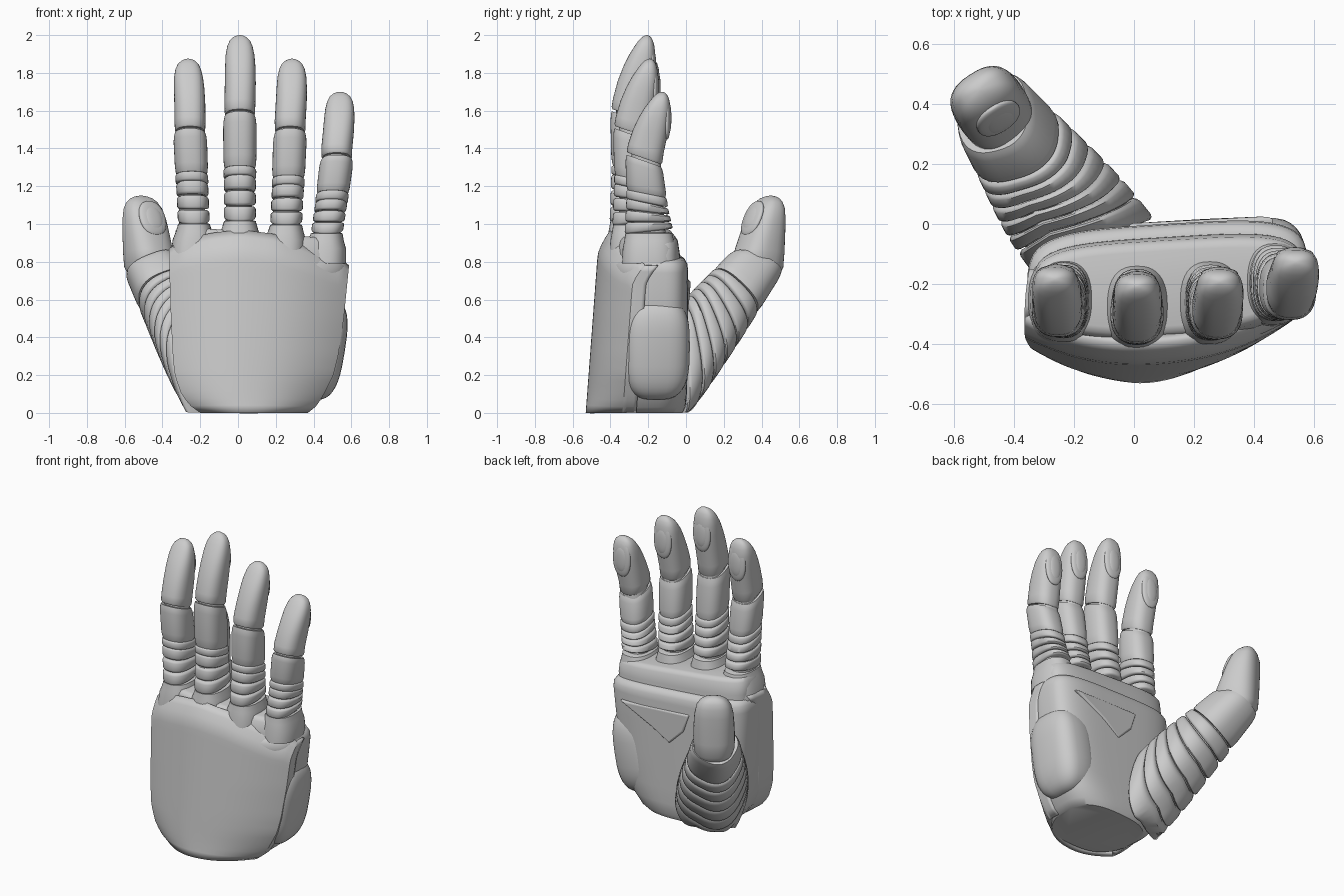
import bpy, bmesh, math
from mathutils import Matrix, Vector

if "Cube" in bpy.data.objects:
    bpy.data.objects.remove(bpy.data.objects["Cube"])


def lerp(table, t):
    """Interpolate rows (key, a, b, ...) at key t."""
    if t <= table[0][0]:
        return table[0][1:]
    for p, q in zip(table, table[1:]):
        if t <= q[0]:
            f = (t - p[0]) / (q[0] - p[0])
            return [a + (b - a) * f for a, b in zip(p[1:], q[1:])]
    return table[-1][1:]


def finish(name, bm, angle=40):
    bmesh.ops.recalc_face_normals(bm, faces=bm.faces)
    me = bpy.data.meshes.new(name)
    bm.to_mesh(me)
    bm.free()
    for p in me.polygons:
        p.use_smooth = True
    me.set_sharp_from_angle(angle=math.radians(angle))
    ob = bpy.data.objects.new(name, me)
    bpy.context.collection.objects.link(ob)
    return ob


def power(c, n):
    return math.copysign(abs(c) ** (2 / n), c)


def loft(name, rings, angle=40):
    bm = bmesh.new()
    rows = [[bm.verts.new(p) for p in ring] for ring in rings]
    n = len(rows[0])
    for a, b in zip(rows, rows[1:]):
        for i in range(n):
            bm.faces.new((a[i], a[(i + 1) % n], b[(i + 1) % n], b[i]))
    bm.faces.new(rows[0])
    bm.faces.new(rows[-1])
    return finish(name, bm, angle)


def tube(name, axis, profile, M=Matrix(), n=2.5, seg=40, lean=0):
    """Loft along an axis table (z, x, y); profile rows are (z, rx, ry, tilt)."""
    rings = []
    for z, rx, ry, tilt in profile:
        cx, cy = lerp(axis, z)
        ring = []
        for i in range(seg):
            a = 2 * math.pi * i / seg
            dx, dy = rx * power(math.cos(a), n), ry * power(math.sin(a), n)
            v = M @ Vector((cx + dx, cy + dy, z + tilt * (dy + lean * min(dx, 0))))
            ring.append((v.x, v.y, max(v.z, 0.003)))
        rings.append(ring)
    return loft(name, rings)


def band(name, axis, z0, z1, r0, r1, tilt0, tilt1, M=Matrix(), edge=0.016, lean=0):
    """Rounded armour band; r0 and r1 are (rx, ry) at the two ends."""
    prof = []
    for f, inset in ((0, edge), (0.08, edge * .35), (0.2, 0), (0.8, 0), (0.92, edge * .35), (1, edge)):
        prof.append((z0 + (z1 - z0) * f,
                     r0[0] + (r1[0] - r0[0]) * f - inset,
                     r0[1] + (r1[1] - r0[1]) * f - inset,
                     tilt0 + (tilt1 - tilt0) * f))
    return tube(name, axis, prof, M, lean=lean)


def pad(name, loc, size, rot=(0, 0, 0), n=2.5, seg=32):
    """Superellipsoid cushion."""
    M = Matrix.Translation(loc) @ Matrix.Rotation(rot[2], 4, 'Z') @ \
        Matrix.Rotation(rot[1], 4, 'Y') @ Matrix.Rotation(rot[0], 4, 'X')
    rings = []
    for j in range(1, 20):
        b = -math.pi / 2 + math.pi * j / 20
        cb, sb = power(math.cos(b), n), power(math.sin(b), n)
        rings.append([M @ Vector((size[0] * cb * power(math.cos(2 * math.pi * i / seg), n),
                                  size[1] * cb * power(math.sin(2 * math.pi * i / seg), n),
                                  size[2] * sb)) for i in range(seg)])
    return loft(name, rings, 50)


# Palm width table: z, left, right
WIDTH = [(0, -.20, .37), (.04, -.255, .42), (.1, -.30, .455), (.2, -.335, .505), (.3, -.345, .53),
         (.5, -.355, .56), (.8, -.365, .59), (1, -.365, .59)]


def palm_ring(z, inset, front, back, slope=0, yc=-.2, seg=64):
    left, right = lerp(WIDTH, z)
    cx, rx = (left + right) / 2, (right - left) / 2 - inset
    ring = []
    for i in range(seg):
        a = 2 * math.pi * i / seg
        n = min(4, 2.6 + 6 * z) if math.sin(a) > 0 else 2.6
        x = cx + rx * power(math.cos(a), n)
        dy = math.sin(a)
        y = yc + (back - yc if dy > 0 else yc - front) * power(dy, n)
        ring.append((x, y + .06 * (x - .1), z + slope * (x - .1)))
    return ring


# Palm core and knuckle block
loft("palm_core", [palm_ring(z, i, f, b, s) for z, i, f, b, s in
                   [(0, .008, -.48, -.02, 0), (.03, .008, -.48, -.005, 0), (.1, .008, -.47, 0, 0), (.2, .008, -.46, 0, 0),
                    (.4, .008, -.45, 0, 0), (.6, .008, -.43, 0, 0), (.76, .008, -.42, 0, -.04), (.80, .013, -.42, -.004, -.05),
                    (.825, .03, -.4, -.018, -.05), (.835, .05, -.38, -.04, -.05)]])
loft("knuckle_block", [palm_ring(z, i, f, b, s) for z, i, f, b, s in
                       [(.7, .03, -.40, -.04, 0), (.86, .03, -.39, -.045, -.06), (.93, .035, -.375, -.055, -.08),
                        (.95, .05, -.36, -.07, -.08), (.955, .07, -.34, -.09, -.08)]])

# Back-of-hand armour plate with wrapped sides and a sloping top edge
TOP = [(-1, .87), (-.85, .92), (-.5, .955), (-.2, .97), (.2, .945), (.5, .89), (.8, .825), (.93, .81), (1, .78)]
bm = bmesh.new()
grid = []
for j in range(25):
    v = j / 24
    row = []
    for i in range(-4, 45):
        s = math.sin(math.pi / 2 * (min(max(i, 0), 40) / 20 - 1))
        wrap = max(-i * .9, (i - 40) * .4, 0)
        z = v * lerp(TOP, s)[0]
        left, right = lerp(WIDTH, z)
        x = (left + right) / 2 + s * (right - left) / 2 - math.copysign(.0012 * wrap ** 2, s)
        y = -.525 + .075 * z + .14 * abs(s) ** 2.2 + .05 * s + max(0, v - .86) ** 1.5 * 1.1 + .045 * wrap
        row.append(bm.verts.new((x, y, z)))
    grid.append(row)
for a, b in zip(grid, grid[1:]):
    for i in range(len(a) - 1):
        bm.faces.new((a[i], a[i + 1], b[i + 1], b[i]))
plate = finish("back_plate", bm)
mod = plate.modifiers.new("thickness", 'SOLIDIFY')
mod.thickness = .035
mid = plate.data.polygons[12 * 48 + 24]
mod.offset = -1 if mid.normal.y < 0 else 1

# Palm cushions
pad("heel_pad", (.423, -.158, .345), (.142, .178, .275), (0, .16, .06), 3)
bm = bmesh.new()
tri = [bm.verts.new(p) for p in [(.47, -.01, .70), (-.02, -.035, .72), (.02, -.035, .60), (.12, -.03, .50), (.24, -.02, .58)]]
bm.faces.new(tri)
ext = bmesh.ops.extrude_face_region(bm, geom=bm.faces[:])
bmesh.ops.translate(bm, verts=[g for g in ext["geom"] if isinstance(g, bmesh.types.BMVert)], vec=(0, .037, 0))
panel = finish("palm_panel", bm)
bev = panel.modifiers.new("round", 'BEVEL')
bev.width, bev.segments = .012, 3


def fingertip(name, axis, z0, z1, rx, ry, tilt):
    rows = [(0, .9, .94), (.03, .98, 1), (.15, 1, 1), (.4, 1, .98), (.6, .98, .88), (.75, .93, .74),
            (.86, .82, .56), (.93, .66, .41), (.975, .42, .25), (.995, .2, .11), (1, .05, .03)]
    tube(name, axis, [(z0 + (z1 - z0) * t, rx * a, ry * b, tilt * (1 - t) ** 2) for t, a, b in rows])


# Fingers: x at base, joint, tip; y; z of base, shell start, joint, tip
FINGERS = {"index": (-.232, -.254, -.264, -.262, .97, 1.21, 1.475, 1.875),
           "middle": (.01, .01, .01, -.285, .985, 1.24, 1.565, 2.0),
           "ring": (.253, .276, .286, -.27, .965, 1.19, 1.475, 1.875),
           "little": (.465, .523, .54, -.205, .92, 1.11, 1.335, 1.70)}
for name, (xb, xj, xt, y, zb, zs, zj, zt) in FINGERS.items():
    h = zt - zj
    axis = [(zb - .15, xb - .01, y + .01), (zb, xb, y + .01), (zs, (xb + xj) / 2, y), (zj, xj, y - .018),
            (zj + h * .2, xj, y - .006), (zj + h * .5, (xj + xt) / 2 + .003, y + .024),
            (zj + h * .85, xt, y + .064), (zt, xt, y + .078)]
    tube(name + "_finger_core", axis, [(zb - .1, .07, .095, 0), (zj + .06, .068, .075, 0)])
    # Flared collar at the knuckle
    tube(name + "_finger_collar", axis, [(zb - .13, .115, .145, 0), (zb - .05, .11, .14, 0), (zb - .01, .096, .132, 0),
                                         (zb + .03, .084, .124, 0), (zb + .035, .07, .11, 0)])
    # Stacked bands
    step = (zs - zb - .035) / 3
    for k in range(3):
        z = zb + .04 + k * step
        band(f"{name}_finger_band_{k + 1}", axis, z, z + step * .92, (.084, .128 - .006 * k),
             (.085, .122 - .006 * k), .12 - .12 * k, -.12 * k, edge=.012)
    # Middle cuff and shell
    band(name + "_finger_cuff", axis, zs, zs + .05, (.086, .11), (.087, .107), -.2, -.2, edge=.01)
    band(name + "_finger_shell", axis, zs + .05, zj, (.087, .107), (.089, .098), -.2, -.35, edge=.008)
    fingertip(name + "_fingertip", axis, zj + .012, zt, .082, .094, -.35)
    # Oval touch pad with rim
    zp = zj + h * .62
    px, py = lerp(axis, zp)
    for k, part in enumerate(("rim", "pad")):
        pad(f"{name}_finger_{part}", (px, py + .066 + .004 * k, zp), (.062 - .016 * k, .02, .115 - .025 * k), (0, 0, 0), 2.2)

# Thumb: cone of fanned bands in a slanted local frame
P0, P1 = Vector((-.19, 0, .29)), Vector((-.475, .375, .795))
d = (P1 - P0).normalized()
length = (P1 - P0).length
ly = Vector((0, .815, -.58))
ly = (ly - d * ly.dot(d)).normalized()
lx = ly.cross(d)
M = Matrix.Translation(P0) @ Matrix((lx, ly, d)).transposed().to_4x4()
line = [(-1, 0, 0), (2, 0, 0)]
RAD = [(-.08, .21, .19, -1.2), (.1, .206, .19, -.9), (.25, .19, .182, -.6), (.42, .166, .168, -.25),
       (.55, .148, .153, 0), (length, .135, .142, .28)]
tube("thumb_core", line, [(z, *(r - .025 for r in lerp(RAD, z)[:2]), lerp(RAD, z)[2])
                          for z in (-.08, .1, .25, .42, .55, length - .02)], M, 2.2, lean=-.4)
cuts = [-.08, .04, .13, .22, .31, .4, .48, length]
for k, (a, b) in enumerate(zip(cuts, cuts[1:])):
    ra, rb = lerp(RAD, a), lerp(RAD, b - .006)
    last = k == len(cuts) - 2
    band("thumb_shell" if last else f"thumb_band_{k + 1}", line, a, b - .006, ra[:2], rb[:2], ra[2], rb[2], M,
         .008 if last else .014, 0 if last else -.4)

# Thumb tip, bent upright and turned with the thumb
C = Vector((-.49, .41, 0))
T = Matrix.Translation(C) @ Matrix.Rotation(math.radians(33), 4, 'Z')
tip_axis = [(.74, 0, -.045), (.8, 0, -.035), (1.0, 0, .005), (1.1, 0, .03), (1.15, 0, .045)]
tube("thumb_tip", tip_axis, [(.76, .11, .115, -.25), (.79, .122, .13, -.2), (.86, .124, .122, -.1), (.95, .121, .108, 0),
                             (1.02, .116, .095, 0), (1.08, .104, .079, 0), (1.115, .085, .06, 0),
                             (1.135, .062, .042, 0), (1.146, .034, .022, 0), (1.15, .008, .006, 0)], T)
for k, part in enumerate(("rim", "pad")):
    at = T @ Vector((0, -.069 - .004 * k, 1.03))
    pad("thumb_" + part, at, (.08 - .02 * k, .022, .1 - .024 * k), (-.42, 0, math.radians(33)), 2.2)
